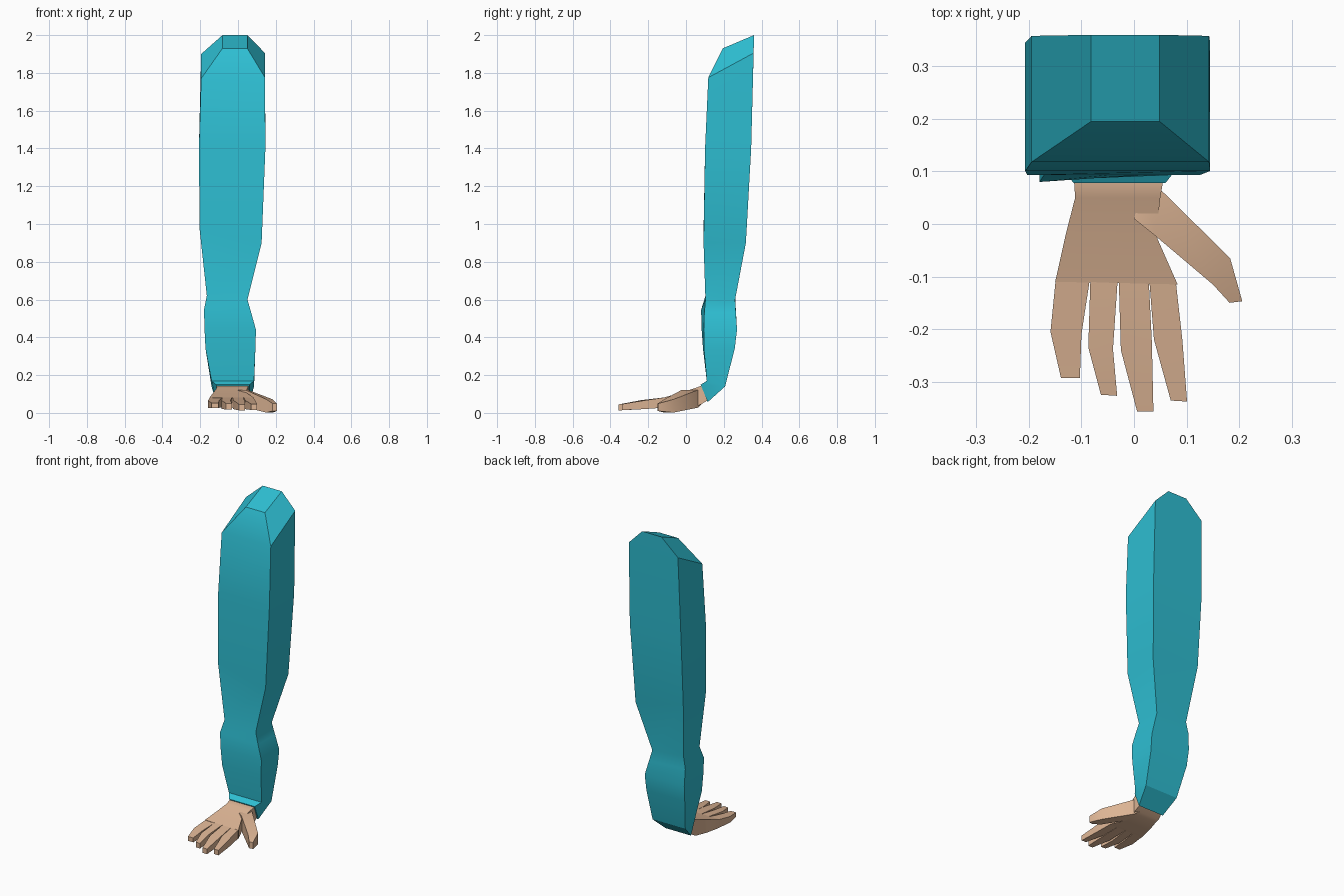
import bpy, bmesh


def material(name, rgb):
    m = bpy.data.materials.new(name)
    m.diffuse_color = (*rgb, 1.0)
    return m


SLEEVE = material("turquoise cloth", (0.027, 0.515, 0.645))
SKIN = material("tan skin", (0.716, 0.456, 0.296))


def loft(name, sections, mat):
    """Skin a closed solid through a series of four-cornered sections."""
    bm = bmesh.new()
    rings = [[bm.verts.new(p) for p in s] for s in sections]
    for a, b in zip(rings, rings[1:]):
        for i in range(4):
            j = (i + 1) % 4
            bm.faces.new((a[i], a[j], b[j], b[i]))
    bm.faces.new(rings[0][::-1])
    bm.faces.new(rings[-1])
    bmesh.ops.recalc_face_normals(bm, faces=bm.faces)
    me = bpy.data.meshes.new(name)
    bm.to_mesh(me)
    bm.free()
    ob = bpy.data.objects.new(name, me)
    bpy.context.collection.objects.link(ob)
    me.materials.append(mat)
    bpy.ops.object.select_all(action='DESELECT')
    ob.select_set(True)
    bpy.context.view_layer.objects.active = ob
    bpy.ops.object.shade_smooth_by_angle(angle=0.55)
    return ob


def arm_ring(xl, xr, yfl, yfr, yb, zl, zr, dz):
    """Sleeve section: left/right x, front y per side, back y, z per side, front z offset."""
    return [(xl, yfl, zl + dz), (xr, yfr, zr + dz), (xr, yb, zr), (xl, yb, zl)]


def hand_ring(ax, ay, bx, by, zb, zt):
    """Hand section: two edge points in plan, bottom z and top z."""
    return [(ax, ay, zb), (bx, by, zb), (bx, by, zt), (ax, ay, zt)]


# Sleeve: cuff, forearm, elbow, upper arm and bevelled shoulder
sleeve = [
    (-0.115, 0.06, 0.078, 0.078, 0.115, 0.057, 0.057, 0.092),
    (-0.14, 0.085, 0.11, 0.11, 0.207, 0.14, 0.14, 0.03),
    (-0.172, 0.092, 0.09, 0.095, 0.258, 0.34, 0.34, 0.0),
    (-0.177, 0.095, 0.083, 0.094, 0.27, 0.44, 0.44, 0.0),
    (-0.18, 0.07, 0.08, 0.097, 0.264, 0.545, 0.53, 0.0),
    (-0.165, 0.05, 0.103, 0.103, 0.26, 0.62, 0.60, 0.0),
    (-0.203, 0.125, 0.093, 0.093, 0.317, 0.97, 0.90, 0.0),
    (-0.207, 0.145, 0.101, 0.101, 0.345, 1.40, 1.40, 0.0),
    (-0.195, 0.143, 0.118, 0.118, 0.358, 1.90, 1.905, -0.13),
    (-0.082, 0.049, 0.195, 0.195, 0.36, 2.0, 2.0, -0.07),
]
loft("sleeve", [arm_ring(*r) for r in sleeve], SLEEVE)

# Palm, from inside the cuff to the knuckles
palm = [
    (-0.105, 0.12, 0.05, 0.12, 0.07, 0.135),
    (-0.114, 0.08, 0.055, 0.08, 0.045, 0.143),
    (-0.112, 0.05, 0.05, 0.05, 0.033, 0.132),
    (-0.13, -0.02, 0.042, -0.022, 0.028, 0.108),
    (-0.15, -0.11, 0.083, -0.115, 0.028, 0.082),
]
loft("palm", [hand_ring(*r) for r in palm], SKIN)

# Fingers and thumb: knuckle, middle joint and tip sections
fingers = {
    "little_finger": [(-0.149, -0.105, -0.084, -0.105, 0.029, 0.081),
                      (-0.159, -0.205, -0.10, -0.21, 0.027, 0.065),
                      (-0.139, -0.293, -0.103, -0.293, 0.025, 0.052)],
    "ring_finger": [(-0.083, -0.105, -0.031, -0.105, 0.029, 0.083),
                    (-0.087, -0.235, -0.04, -0.238, 0.021, 0.066),
                    (-0.063, -0.325, -0.032, -0.327, 0.018, 0.05)],
    "middle_finger": [(-0.029, -0.105, 0.028, -0.105, 0.029, 0.083),
                      (-0.025, -0.24, 0.034, -0.225, 0.02, 0.067),
                      (0.006, -0.357, 0.037, -0.357, 0.013, 0.045)],
    "index_finger": [(0.029, -0.105, 0.079, -0.105, 0.029, 0.083),
                     (0.038, -0.22, 0.092, -0.22, 0.02, 0.066),
                     (0.07, -0.336, 0.101, -0.338, 0.015, 0.047)],
    "thumb": [(0.0, 0.01, 0.02, 0.085, 0.05, 0.122),
              (0.04, -0.022, 0.052, 0.064, 0.028, 0.122),
              (0.15, -0.115, 0.183, -0.065, 0.002, 0.072),
              (0.182, -0.15, 0.206, -0.147, 0.01, 0.05)],
}
for name, rings in fingers.items():
    loft(name, [hand_ring(*r) for r in rings], SKIN)
